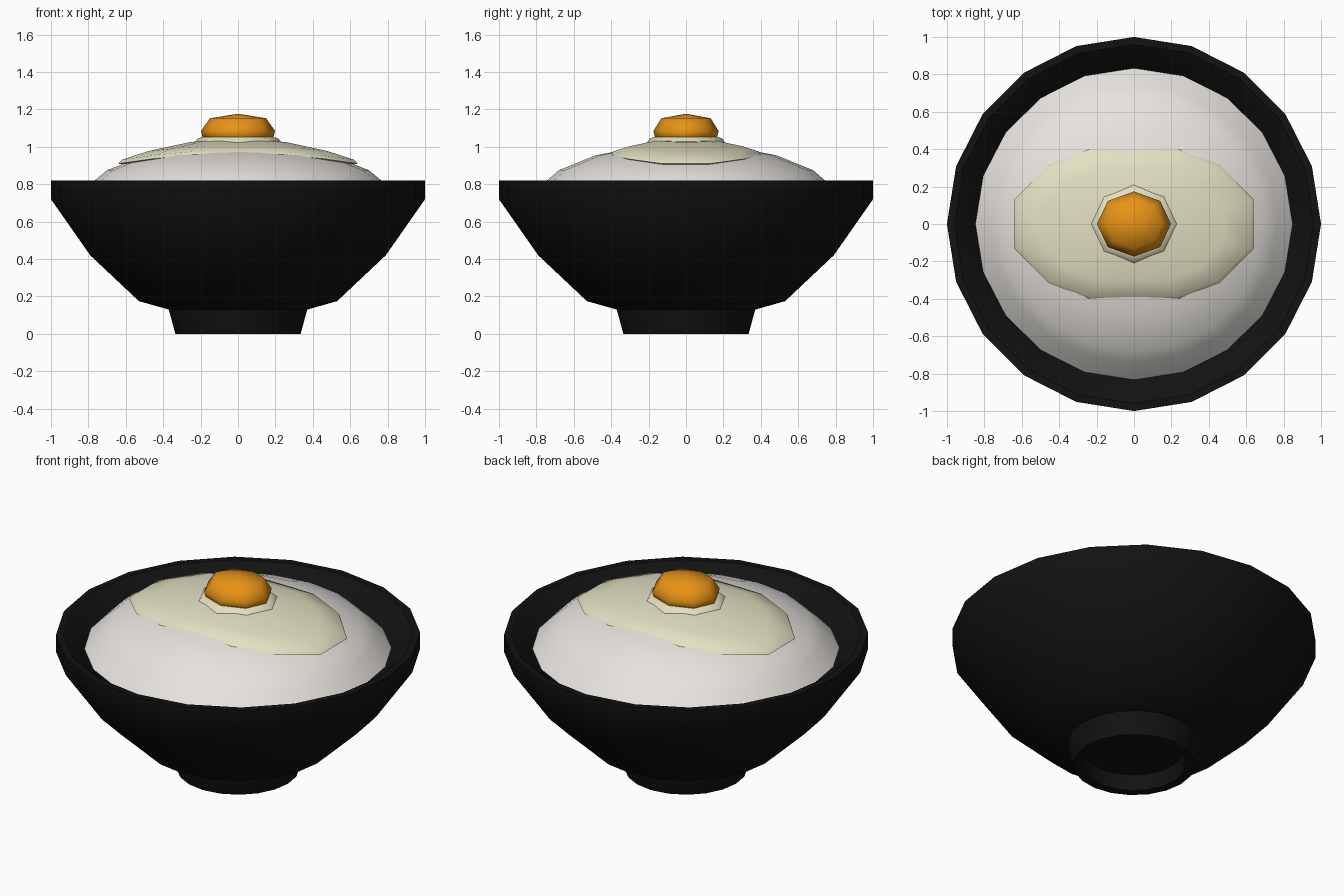
import bpy, bmesh, math

if "Cube" in bpy.data.objects:
    bpy.data.objects.remove(bpy.data.objects["Cube"])


def material(name, rgb):
    m = bpy.data.materials.new(name)
    m.diffuse_color = (*rgb, 1)
    m.use_nodes = True
    m.node_tree.nodes["Principled BSDF"].inputs["Base Color"].default_value = m.diffuse_color
    return m


black = material("black_lacquer", (0.006, 0.006, 0.006))
rice_white = material("rice_white", (0.80, 0.77, 0.73))
egg_cream = material("egg_cream", (0.76, 0.75, 0.54))
yolk_orange = material("yolk_orange", (0.80, 0.29, 0.008))


def finish(name, rings, mat, angle):
    """Skin a list of vertex rings; a one-point ring closes to a tip."""
    bm = bmesh.new()
    vr = [[bm.verts.new(p) for p in ring] for ring in rings]
    for a, b in zip(vr, vr[1:]):
        n = max(len(a), len(b))
        for i in range(n):
            j = (i + 1) % n
            if len(a) == 1:
                bm.faces.new((a[0], b[j], b[i]))
            elif len(b) == 1:
                bm.faces.new((a[i], a[j], b[0]))
            else:
                bm.faces.new((a[i], a[j], b[j], b[i]))
    bmesh.ops.recalc_face_normals(bm, faces=bm.faces)
    me = bpy.data.meshes.new(name)
    bm.to_mesh(me)
    bm.free()
    me.materials.append(mat)
    ob = bpy.data.objects.new(name, me)
    bpy.context.collection.objects.link(ob)
    bpy.ops.object.select_all(action='DESELECT')
    ob.select_set(True)
    bpy.context.view_layer.objects.active = ob
    bpy.ops.object.shade_smooth_by_angle(angle=math.radians(angle))
    return ob


def lathe(name, profile, sides, mat, sx=1, sy=1, angle=35):
    rings = []
    for r, z in profile:
        if r == 0:
            rings.append([(0, 0, z)])
        else:
            rings.append([(r * sx * math.cos(2 * math.pi * i / sides),
                           r * sy * math.sin(2 * math.pi * i / sides), z)
                          for i in range(sides)])
    return finish(name, rings, mat, angle)


# Bowl: hollow foot, outer wall, rim and inner wall
lathe("bowl", [(0, 0.09), (0.27, 0.09), (0.285, 0), (0.335, 0), (0.37, 0.13),
               (0.53, 0.175), (0.79, 0.42), (1, 0.72), (1, 0.82), (0.96, 0.82),
               (0.80, 0.70), (0.66, 0.44), (0.42, 0.24), (0, 0.2)], 20, black)

# Rice mound
lathe("rice", [(0, 0.6), (0.70, 0.6), (0.85, 0.72), (0.755, 0.82), (0.69, 0.875),
               (0.49, 0.955), (0.25, 1.0), (0, 1.015)], 20, rice_white,
      1.015, 0.985, 50)

# Egg white: one outline quarter mirrored around, draped over the mound
quarter = [(0.64, 0.13), (0.46, 0.315), (0.24, 0.40)]
half = quarter + [(-x, y) for x, y in reversed(quarter)]
outline = half + [(-x, -y) for x, y in half]


def drape(s, drop):
    return [(x * s, y * s,
             1.045 - 0.28 * (x * s) ** 2 - 0.36 * (y * s) ** 2 - drop)
            for x, y in outline]


finish("egg_white",
       [[(0, 0, 1.02)], drape(0.5, 0.025), drape(0.97, 0.025), drape(1, 0.014),
        drape(0.97, 0), drape(0.75, 0), drape(0.4, 0), [(0, 0, 1.045)]],
       egg_cream, 50)

# Raised collar around the yolk
lathe("egg_collar", [(0, 1.02), (0.235, 1.02), (0.215, 1.045), (0.18, 1.055),
                     (0, 1.055)], 8, egg_cream, 1, 0.9, 50)

# Yolk
lathe("yolk", [(0, 1.03), (0.17, 1.03), (0.19, 1.055), (0.198, 1.085),
               (0.15, 1.153), (0, 1.177)], 8, yolk_orange, 1, 0.88, 50)
